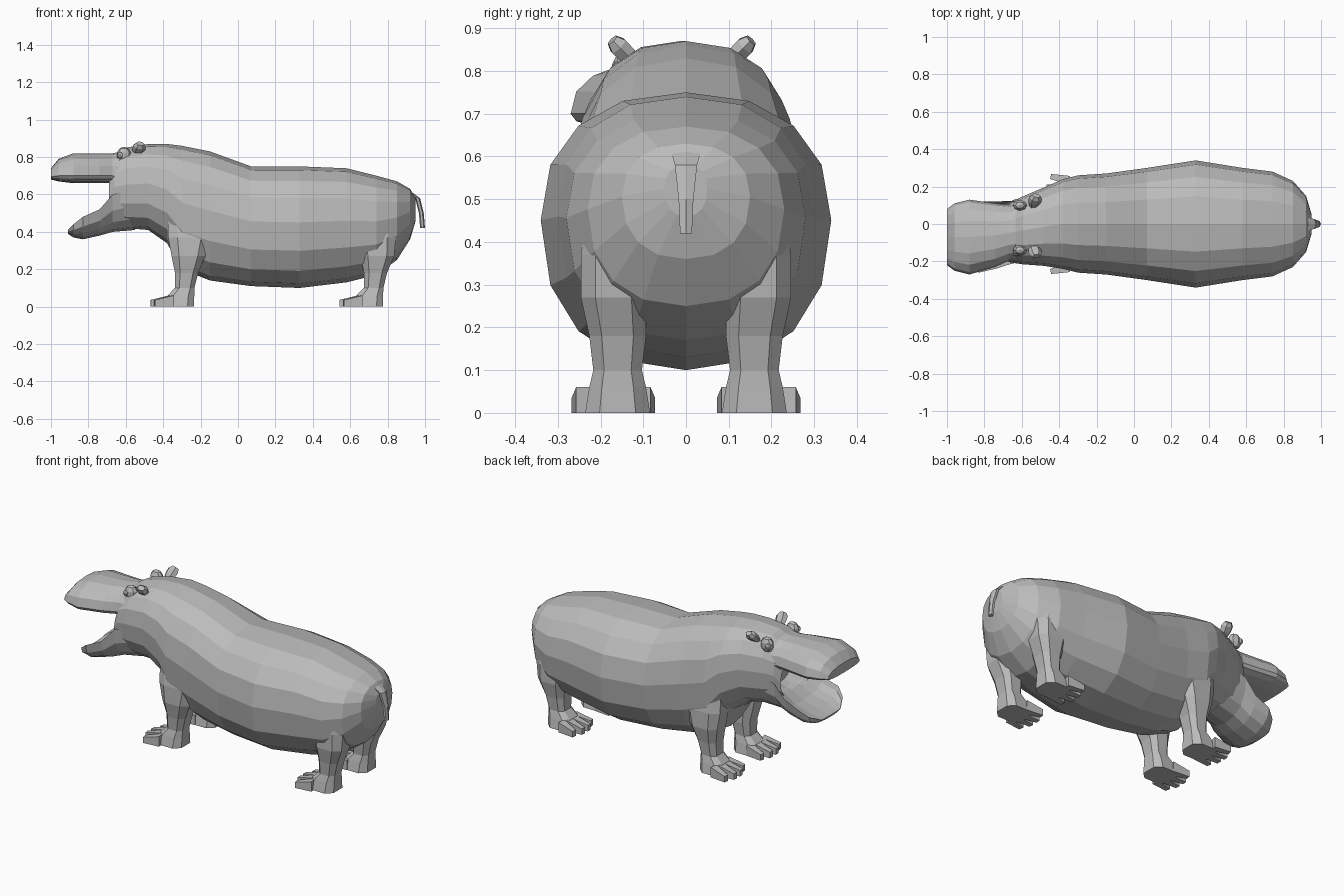
import bpy, bmesh, math
from mathutils import Vector, Matrix

cube = bpy.data.objects.get("Cube")
if cube:
    bpy.data.objects.remove(cube, do_unlink=True)

grey = (0.5, 0.5, 0.5, 1)
hide = bpy.data.materials.new("grey_hide")
hide.use_nodes = True
hide.diffuse_color = grey
hide.node_tree.nodes["Principled BSDF"].inputs["Base Color"].default_value = grey


def finish(name, bm):
    """Turn a bmesh into a named object with the hide colour."""
    bmesh.ops.recalc_face_normals(bm, faces=bm.faces)
    mesh = bpy.data.meshes.new(name)
    bm.to_mesh(mesh)
    bm.free()
    mesh.materials.append(hide)
    obj = bpy.data.objects.new(name, mesh)
    bpy.context.collection.objects.link(obj)


def loft(name, rings):
    """Skin a closed shape through rings of equal point count."""
    bm = bmesh.new()
    loops = [[bm.verts.new(point) for point in ring] for ring in rings]
    count = len(loops[0])
    for near, far in zip(loops, loops[1:]):
        for i in range(count):
            j = (i + 1) % count
            bm.faces.new((near[i], near[j], far[j], far[i]))
    bm.faces.new(loops[0])
    bm.faces.new(loops[-1])
    finish(name, bm)


def oval(count, power=2, turn=0):
    """Points of a unit superellipse; a higher power is squarer."""
    points = []
    for i in range(count):
        angle = math.tau * i / count + turn
        cosine, sine = math.cos(angle), math.sin(angle)
        points.append((math.copysign(abs(cosine) ** (2 / power), cosine),
                       math.copysign(abs(sine) ** (2 / power), sine)))
    return points


def head_turn(x):
    """Sideways shift of the head, growing from neck to muzzle."""
    return -0.07 * min(1, max(0, -x - 0.4) / 0.4)


def barrel(name, stations, level=0.5, power=2.3, scoop=0):
    """Loft along x; level places the widest height, scoop hollows the top."""
    rings = []
    for x, low, high, half in stations:
        height = high - low
        below = level * height
        above = height - below - scoop * height
        rings.append([(x, head_turn(x) + half * c,
                       low + below + s * (above if s > 0 else below))
                      for c, s in oval(16, power)])
    loft(name, rings)


# Mouth pocket, head, neck and trunk: x, bottom, top, half width
barrel("body", (
    (-0.6, 0.53, 0.64, 0.09),
    (-0.69, 0.47, 0.7, 0.14),
    (-0.66, 0.44, 0.81, 0.16),
    (-0.6, 0.42, 0.85, 0.18),
    (-0.48, 0.41, 0.87, 0.21),
    (-0.38, 0.34, 0.87, 0.24),
    (-0.3, 0.2, 0.86, 0.26),
    (-0.15, 0.14, 0.83, 0.27),
    (0.07, 0.11, 0.75, 0.3),
    (0.33, 0.1, 0.75, 0.34),
    (0.58, 0.13, 0.74, 0.3),
    (0.74, 0.17, 0.7, 0.28),
    (0.85, 0.25, 0.67, 0.23),
    (0.92, 0.36, 0.63, 0.15),
    (0.95, 0.46, 0.58, 0.05)), level=0.54)

# Broad upper muzzle with drooping lips
barrel("upper_muzzle", (
    (-0.57, 0.62, 0.84, 0.16),
    (-0.67, 0.66, 0.82, 0.15),
    (-0.74, 0.66, 0.82, 0.17),
    (-0.88, 0.66, 0.82, 0.2),
    (-0.96, 0.67, 0.79, 0.18),
    (-1, 0.68, 0.74, 0.15)), level=0.25)

# Scooped lower jaw
barrel("lower_jaw", (
    (-0.55, 0.41, 0.64, 0.16),
    (-0.67, 0.4, 0.6, 0.17),
    (-0.74, 0.38, 0.52, 0.18),
    (-0.83, 0.36, 0.48, 0.19),
    (-0.88, 0.37, 0.44, 0.16),
    (-0.91, 0.39, 0.41, 0.1)), level=1, scoop=0.5)


def leg(name, side, ankle, thigh):
    """Leg whose upper part widens into the trunk and whose foot juts forward."""
    rings = []
    # Height, reach to the front, reach to the back, half width
    for z, front, back, half in ((0.5, 0.1, thigh, 0.06), (0.37, 0.1, thigh, 0.08),
                                 (0.27, 0.08, 0.11, 0.08), (0.18, 0.06, 0.07, 0.07),
                                 (0.1, 0.06, 0.05, 0.06), (0.06, 0.1, 0.05, 0.07),
                                 (0, 0.12, 0.05, 0.08)):
        lean = 0.17 if z > 0.2 else 0.16
        rings.append([(ankle + (back - front) / 2 + (back + front) / 2 * c,
                       side * (lean + half * s), z)
                      for c, s in oval(8, 3, math.pi / 8)])
    loft(name, rings)


def toes(name, side, ankle):
    """Four short blunt toes across a foot, the outer ones set back."""
    bm = bmesh.new()
    for k in range(4):
        place = k - 1.5
        fan = Matrix.Rotation(-place * 0.13, 3, "Z")
        for v in bmesh.ops.create_cube(bm, size=1)["verts"]:
            taper = 0.6 if v.co.x < 0 else 1
            v.co = fan @ Vector((v.co.x * 0.1 - 0.05, v.co.y * 0.046 * taper,
                                 (v.co.z + 0.5) * 0.06 * taper))
            v.co += Vector((ankle - 0.09 + 0.01 * place ** 2,
                            0.17 + place * 0.043, 0))
            v.co.y *= side
    finish(name, bm)


def ball(name, size, spot):
    """Low-poly ellipsoid."""
    bm = bmesh.new()
    bmesh.ops.create_uvsphere(bm, u_segments=8, v_segments=5, radius=1)
    bmesh.ops.scale(bm, verts=bm.verts, vec=size)
    bmesh.ops.translate(bm, verts=bm.verts, vec=spot)
    finish(name, bm)


for side, word in ((1, "left"), (-1, "right")):
    # Legs and feet
    for end, ankle, thigh in (("front", -0.28, 0.14), ("rear", 0.73, 0.12)):
        leg(end + "_leg_" + word, side, ankle, thigh)
        toes(end + "_toes_" + word, side, ankle)

    # Ears tilt up and outward
    axis = Vector((0.2, side * 0.7, 0.7)).normalized()
    across = axis.cross(Vector((1, 0, 0))).normalized()
    along = across.cross(axis)
    base = Vector((-0.54, side * 0.1 - 0.01, 0.81))
    loft("ear_" + word, [[base + axis * reach + (along * c + across * s * 0.7) * width
                          for c, s in oval(6)]
                         for reach, width in ((0, 0.02), (0.04, 0.034),
                                              (0.07, 0.036), (0.09, 0.022))])

    # Low brow ridges with eyes set in them
    ball("brow_" + word, (0.04, 0.03, 0.045), (-0.61, side * 0.12 - 0.02, 0.81))
    ball("eye_" + word, (0.018, 0.014, 0.018), (-0.63, side * 0.14 - 0.02, 0.81))

# Short flat tail hanging behind
loft("tail", [[(x + 0.013 * c, width * s, z) for c, s in oval(6)]
              for x, z, width in ((0.92, 0.61, 0.04), (0.96, 0.58, 0.03),
                                  (0.98, 0.5, 0.02), (0.987, 0.42, 0.016))])
